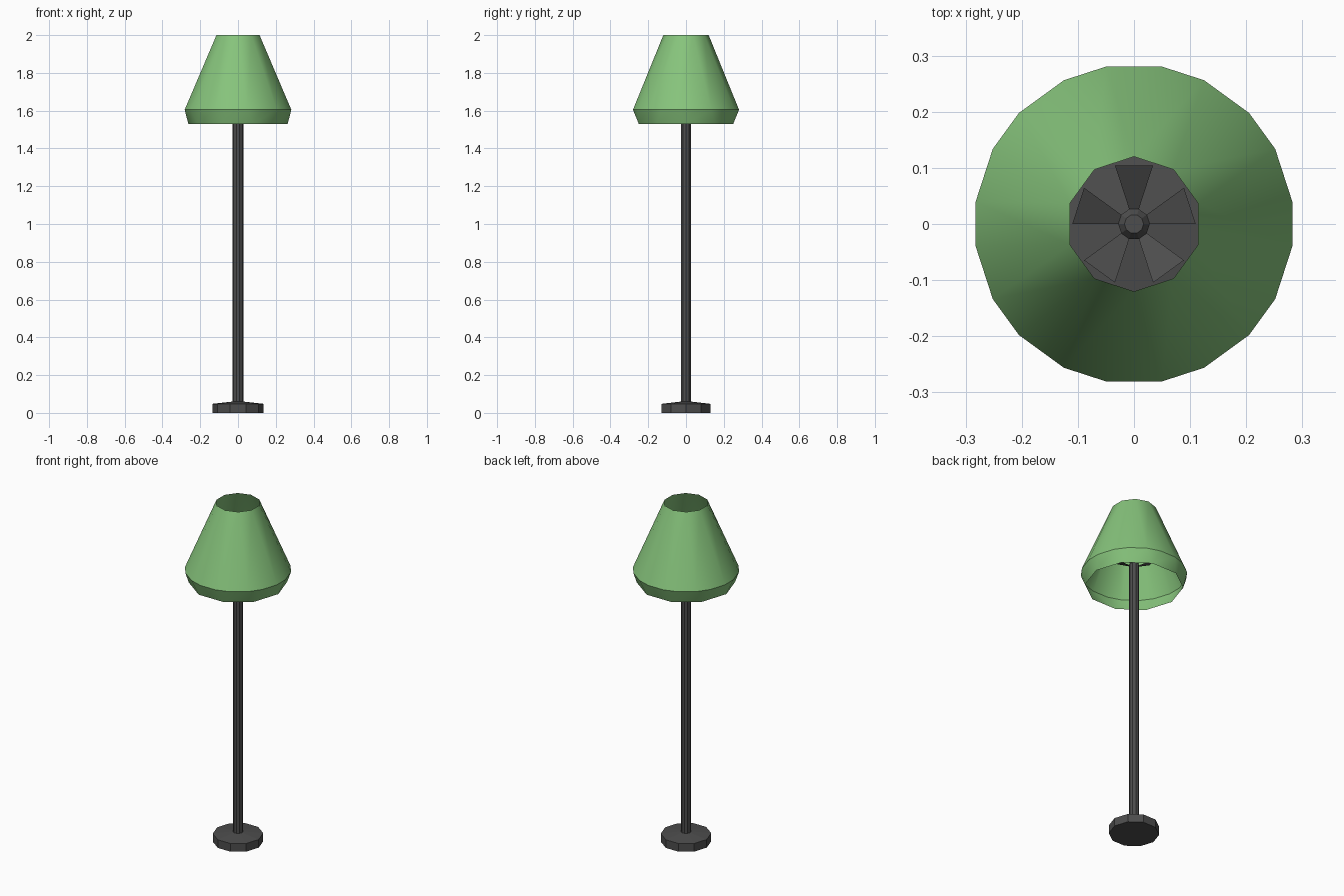
import bpy, bmesh
from math import cos, sin, radians

if "Cube" in bpy.data.objects:
    bpy.data.objects.remove(bpy.data.objects["Cube"])


def material(name, rgb):
    m = bpy.data.materials.new(name)
    m.diffuse_color = (*rgb, 1)
    m.use_nodes = True
    m.node_tree.nodes["Principled BSDF"].inputs["Base Color"].default_value = m.diffuse_color
    return m


GREEN = material("green_fabric", (0.24, 0.55, 0.20))
DARK = material("dark_metal", (0.075, 0.075, 0.075))


def polar(r, deg, z):
    return (r * cos(radians(deg)), r * sin(radians(deg)), z)


def finish(bm, name, mat, smooth=False):
    me = bpy.data.meshes.new(name)
    bm.to_mesh(me)
    bm.free()
    ob = bpy.data.objects.new(name, me)
    bpy.context.collection.objects.link(ob)
    me.materials.append(mat)
    if smooth:
        bpy.ops.object.select_all(action='DESELECT')
        ob.select_set(True)
        bpy.context.view_layer.objects.active = ob
        bpy.ops.object.shade_smooth_by_angle(angle=radians(30))
    return ob


def lathe(name, profile, mat, sides=10):
    """Capped ten-sided turned solid from (radius, height) pairs."""
    bm = bmesh.new()
    rings = [[bm.verts.new(polar(r, 360 / sides * i, z)) for i in range(sides)]
             for r, z in profile]
    for a, b in zip(rings, rings[1:]):
        for i in range(sides):
            j = (i + 1) % sides
            bm.faces.new((a[i], a[j], b[j], b[i]))
    bm.faces.new(rings[0][::-1])
    bm.faces.new(rings[-1])
    return finish(bm, name, mat)


# Foot and pole
lathe("base", [(0.135, 0), (0.135, 0.048), (0.028, 0.06)], DARK)
lathe("pole", [(0.028, 0.055), (0.028, 1.66), (0.017, 1.675)], DARK)

# Five flared blades at the top of the pole, under the shade
bm = bmesh.new()
for k in range(5):
    a = 72 * k
    bm.faces.new([bm.verts.new(p) for p in (
        polar(0.028, a, 1.66), polar(0.11, a, 1.70),
        polar(0.11, a + 36, 1.70), polar(0.028, a + 36, 1.66))])
finish(bm, "shade_holder", DARK)

# Open shade: decagon rims joined through a twenty-sided waist
bm = bmesh.new()
low, top, left, right = [], [], [], []
for k in range(10):
    a = 36 * k
    low.append(bm.verts.new(polar(0.263, a, 1.53)))
    top.append(bm.verts.new(polar(0.12, a + 18, 2.0)))
    left.append(bm.verts.new(polar(0.285, a + 8, 1.605)))
    right.append(bm.verts.new(polar(0.285, a + 28, 1.605)))
for k in range(10):
    n = (k + 1) % 10
    bm.faces.new((low[k], low[n], right[k], left[k]))
    bm.faces.new((low[n], left[n], right[k]))
    bm.faces.new((left[k], right[k], top[k]))
    bm.faces.new((right[k], left[n], top[n], top[k]))
finish(bm, "lampshade", GREEN, smooth=True)
